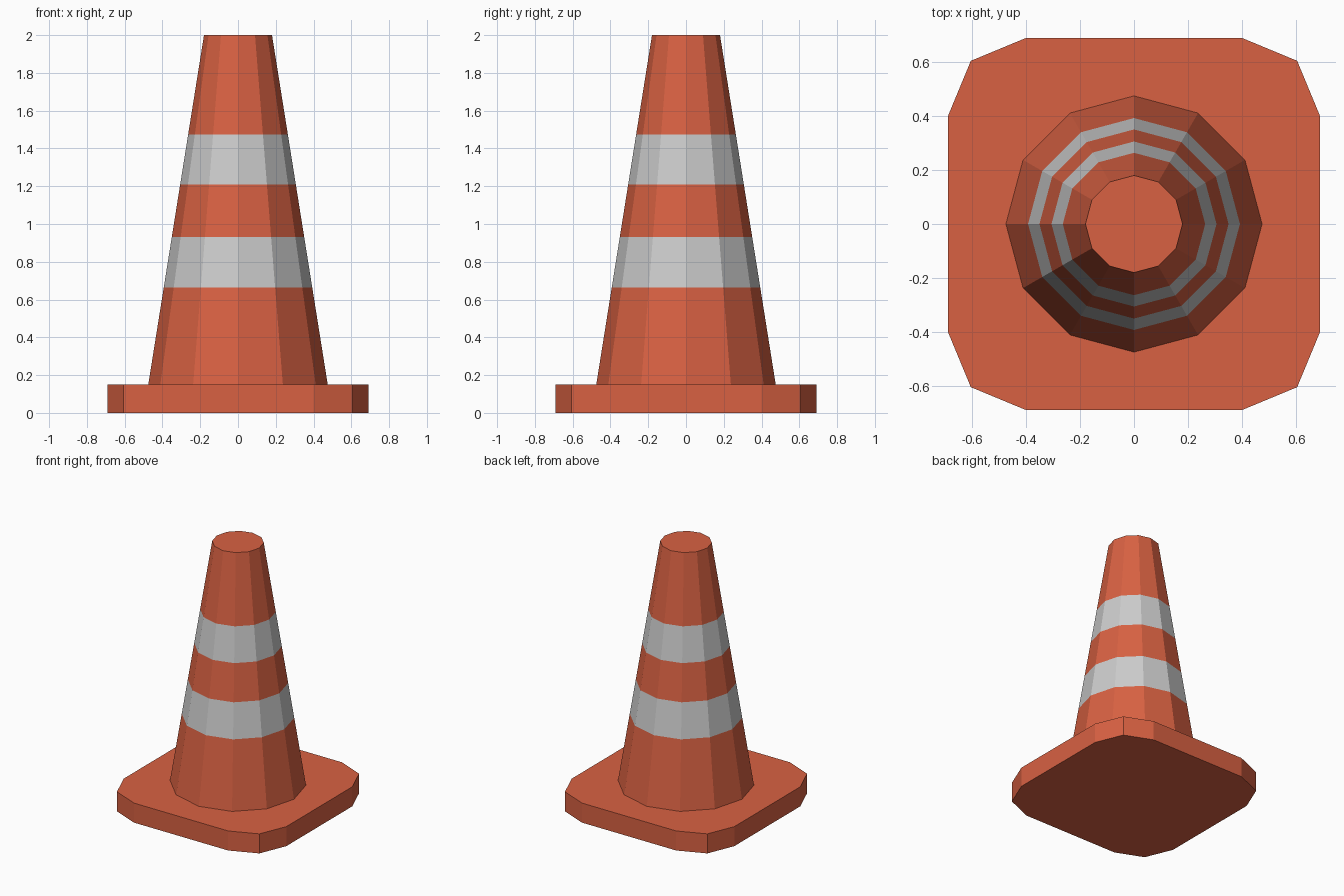
import bpy
import bmesh
from math import cos, sin, tau

if "Cube" in bpy.data.objects:
    bpy.data.objects.remove(bpy.data.objects["Cube"])


def material(name, rgb):
    m = bpy.data.materials.new(name)
    m.diffuse_color = (*rgb, 1)
    m.use_nodes = True
    m.node_tree.nodes["Principled BSDF"].inputs["Base Color"].default_value = m.diffuse_color
    return m


orange = material("orange", (0.69, 0.12, 0.055))
white = material("reflective_white", (0.8, 0.8, 0.8))


def loft(name, rings, mats, bands):
    """Skin a stack of closed rings, cap both ends, colour each band."""
    bm = bmesh.new()
    loops = [[bm.verts.new(p) for p in ring] for ring in rings]
    n = len(loops[0])
    for low, high, band in zip(loops, loops[1:], bands):
        for i in range(n):
            j = (i + 1) % n
            bm.faces.new((low[i], low[j], high[j], high[i])).material_index = band
    bm.faces.new(loops[0][::-1])
    bm.faces.new(loops[-1])
    bmesh.ops.recalc_face_normals(bm, faces=bm.faces)
    mesh = bpy.data.meshes.new(name)
    bm.to_mesh(mesh)
    bm.free()
    for m in mats:
        mesh.materials.append(m)
    obj = bpy.data.objects.new(name, mesh)
    bpy.context.collection.objects.link(obj)
    return obj


# Base plate: square with two-step corners, one corner turned four times
BASE_TOP = 0.15
outline = []
corner = [(0.69, 0.40), (0.605, 0.605), (0.40, 0.69)]
for _ in range(4):
    outline += corner
    corner = [(-y, x) for x, y in corner]
loft("base_plate", [[(x, y, z) for x, y in outline] for z in (0, BASE_TOP)],
     [orange], [0])

# Twelve-sided cone with two reflective bands
SIDES, R_LOW, R_TOP, HEIGHT = 12, 0.475, 0.18, 2.0


def cone_ring(z):
    r = R_LOW + (R_TOP - R_LOW) * (z - BASE_TOP) / (HEIGHT - BASE_TOP)
    return [(r * cos(tau * i / SIDES), r * sin(tau * i / SIDES), z)
            for i in range(SIDES)]


levels = [BASE_TOP, 0.665, 0.93, 1.21, 1.473, HEIGHT]
loft("cone_body", [cone_ring(z) for z in levels], [orange, white], [0, 1, 0, 1, 0])
